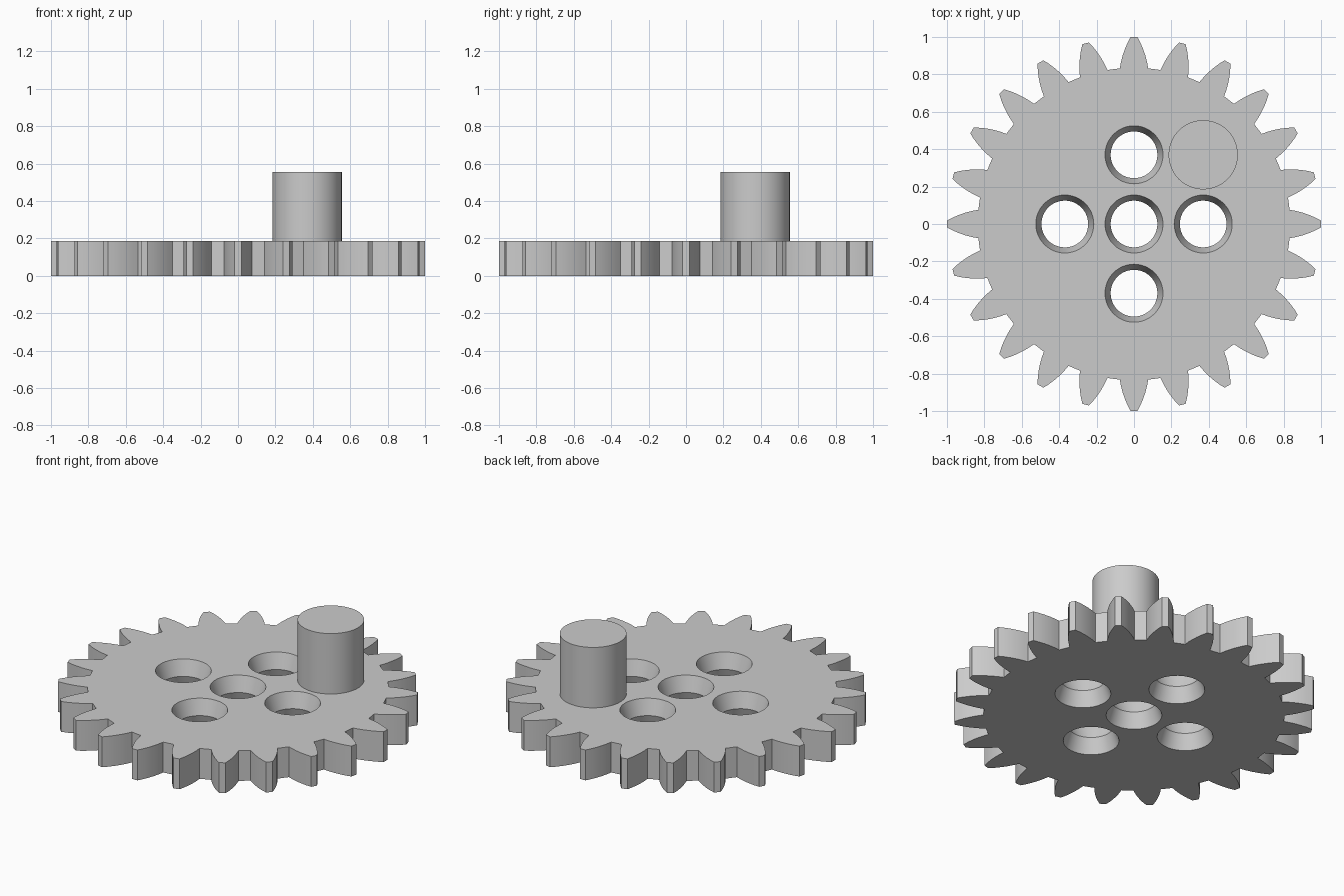
import bpy
import bmesh
from math import sin, cos, pi, radians
from mathutils import Matrix, Vector

cube = bpy.data.objects.get("Cube")
if cube:
    bpy.data.objects.remove(cube, do_unlink=True)

TEETH = 24
THICK = 0.186
SPACING = 0.37          # distance from the centre to each outer hole
PEG_RADIUS = 0.185
HOLE_RIM, HOLE_WAIST = 0.155, 0.125

grey = bpy.data.materials.new("grey")
grey.use_nodes = True
colour = (0.6, 0.6, 0.6, 1)
grey.diffuse_color = colour
grey.node_tree.nodes["Principled BSDF"].inputs["Base Color"].default_value = colour


def add_object(name, bm):
    bmesh.ops.recalc_face_normals(bm, faces=bm.faces)
    mesh = bpy.data.meshes.new(name)
    bm.to_mesh(mesh)
    bm.free()
    mesh.materials.append(grey)
    obj = bpy.data.objects.new(name, mesh)
    bpy.context.collection.objects.link(obj)
    return obj


def select_only(obj):
    bpy.ops.object.select_all(action='DESELECT')
    obj.select_set(True)
    bpy.context.view_layer.objects.active = obj


# Toothed wheel: one mirrored tooth flank, repeated around the axis
flank = [(0.076, 0.832), (0.070, 0.865), (0.061, 0.90),
         (0.049, 0.935), (0.035, 0.968), (0.018, 1.0)]
tooth = flank + [(-x, y) for x, y in reversed(flank)]
bm = bmesh.new()
outline = []
for i in range(TEETH):
    turn = Matrix.Rotation(2 * pi * i / TEETH, 3, 'Z')
    outline += [bm.verts.new(turn @ Vector((x, y, 0))) for x, y in tooth]
base = bm.faces.new(outline)
extruded = bmesh.ops.extrude_face_region(bm, geom=[base], use_keep_orig=True)
bmesh.ops.translate(bm, vec=(0, 0, THICK),
                    verts=[v for v in extruded["geom"] if isinstance(v, bmesh.types.BMVert)])
wheel = add_object("gear_wheel", bm)

# Five holes, narrowest at mid thickness
bm = bmesh.new()
over = 1.1
end = HOLE_WAIST + (HOLE_RIM - HOLE_WAIST) * over
rings = [(end, -over), (HOLE_WAIST, 0), (end, over)]
SIDES = 48
for cx, cy in [(0, 0), (1, 0), (-1, 0), (0, 1), (0, -1)]:
    loops = [[bm.verts.new((cx * SPACING + r * cos(2 * pi * k / SIDES),
                            cy * SPACING + r * sin(2 * pi * k / SIDES),
                            THICK / 2 * (1 + h))) for k in range(SIDES)]
             for r, h in rings]
    for low, high in zip(loops, loops[1:]):
        for k in range(SIDES):
            n = (k + 1) % SIDES
            bm.faces.new((low[k], low[n], high[n], high[k]))
    bm.faces.new(loops[0][::-1])
    bm.faces.new(loops[-1])
cutter = add_object("hole_cutter", bm)
cutter.hide_render = True

cut = wheel.modifiers.new("holes", 'BOOLEAN')
cut.operation = 'DIFFERENCE'
cut.solver = 'EXACT'
cut.object = cutter
select_only(wheel)
bpy.ops.object.modifier_apply(modifier=cut.name)
bpy.data.objects.remove(cutter, do_unlink=True)

# Off-centre handle peg standing on the wheel
PEG_HEIGHT = 0.37
bm = bmesh.new()
bmesh.ops.create_cone(bm, cap_ends=True, segments=64, radius1=PEG_RADIUS,
                      radius2=PEG_RADIUS, depth=PEG_HEIGHT,
                      matrix=Matrix.Translation((SPACING, SPACING, THICK + PEG_HEIGHT / 2)))
peg = add_object("handle_peg", bm)

for part in (wheel, peg):
    select_only(part)
    bpy.ops.object.shade_smooth_by_angle(angle=radians(25))
